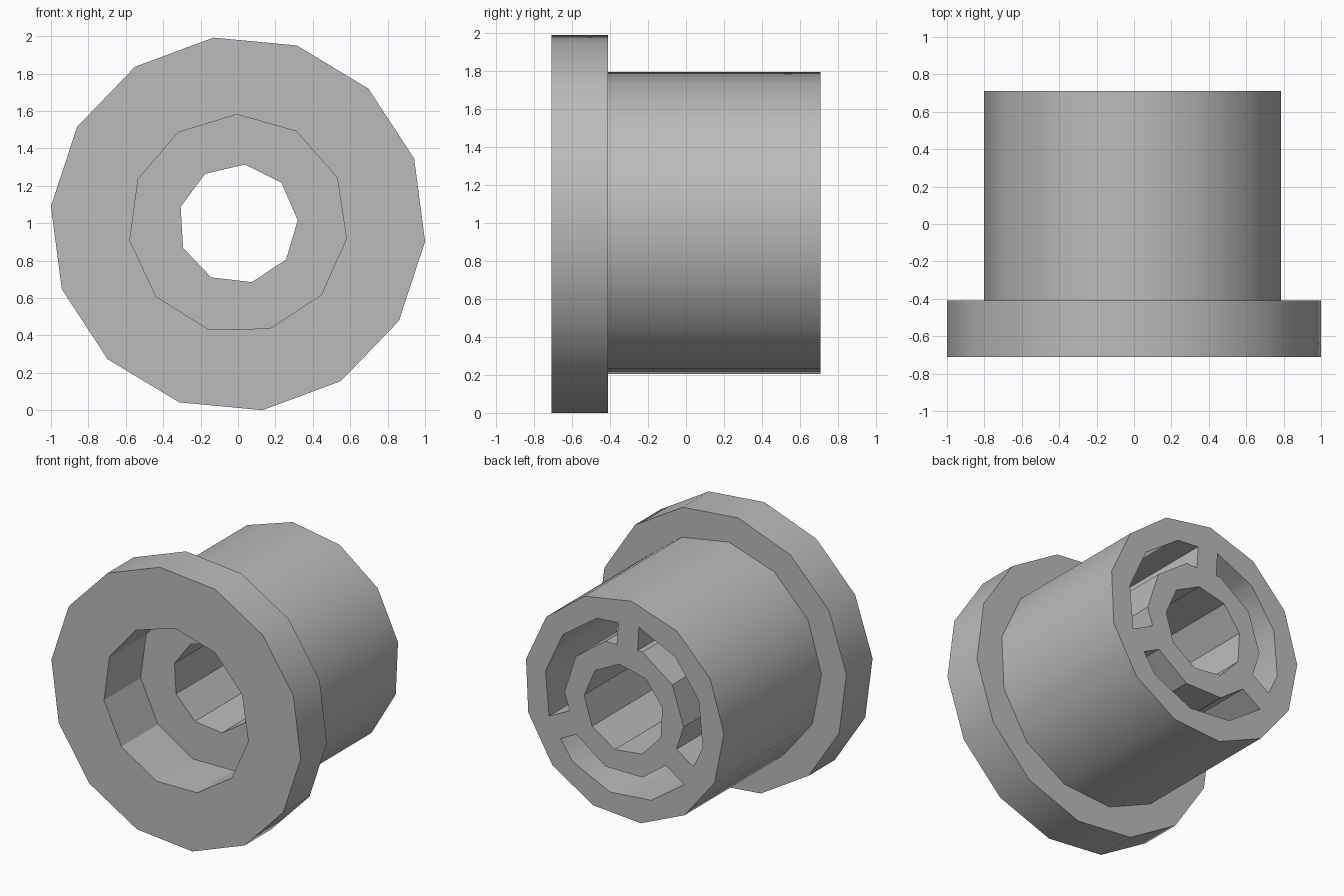
import bpy, bmesh
from math import radians, cos, sin
from mathutils import Matrix

cube = bpy.data.objects.get("Cube")
if cube:
    bpy.data.objects.remove(cube, do_unlink=True)

CZ = 0.996            # height of the bushing axis
FRONT, BACK = -0.71, 0.71

grey = bpy.data.materials.new("plain grey")
grey.use_nodes = True
colour = (0.5, 0.5, 0.5, 1)
grey.diffuse_color = colour
grey.node_tree.nodes["Principled BSDF"].inputs["Base Color"].default_value = colour


def add_object(name, bm):
    bmesh.ops.recalc_face_normals(bm, faces=bm.faces)
    mesh = bpy.data.meshes.new(name)
    bm.to_mesh(mesh)
    bm.free()
    mesh.materials.append(grey)
    obj = bpy.data.objects.new(name, mesh)
    bpy.context.collection.objects.link(obj)
    return obj


def prism(name, sides, radius, phase, y0, y1):
    """Regular prism along y, with one corner at the phase angle."""
    bm = bmesh.new()
    ring = []
    for i in range(sides):
        a = radians(phase + 360 * i / sides)
        ring.append(bm.verts.new((radius * cos(a), y0, CZ + radius * sin(a))))
    face = bm.faces.new(ring)
    ext = bmesh.ops.extrude_face_region(bm, geom=[face])
    moved = [g for g in ext["geom"] if isinstance(g, bmesh.types.BMVert)]
    bmesh.ops.translate(bm, verts=moved, vec=(0, y1 - y0, 0))
    return add_object(name, bm)


def rib(name, angle, width):
    """Box running outward from the axis at the given angle."""
    bm = bmesh.new()
    turn = Matrix.Translation((0, 0, CZ)) @ Matrix.Rotation(radians(-angle), 4, 'Y')
    shape = Matrix.Translation((0.5, 0.3, 0)) @ Matrix.Diagonal((1, 2, width, 1))
    bmesh.ops.create_cube(bm, size=1, matrix=turn @ shape)
    return add_object(name, bm)


def combine(target, tool, operation):
    mod = target.modifiers.new("boolean", 'BOOLEAN')
    mod.operation = operation
    mod.solver = 'EXACT'
    mod.object = tool
    bpy.context.view_layer.objects.active = target
    bpy.ops.object.modifier_apply(modifier=mod.name)
    bpy.data.objects.remove(tool, do_unlink=True)


# Flange and barrel joined into one solid
bushing = prism("flanged_bushing", 14, 1.0045, 97.5, FRONT, -0.41)
combine(bushing, prism("barrel", 13, 0.802, 177.3, -0.5, BACK), 'UNION')

# Front recess and through bore
combine(bushing, prism("recess_cutter", 11, 0.585, 90.5, FRONT - 0.1, -0.29), 'DIFFERENCE')
combine(bushing, prism("bore_cutter", 9, 0.32, 3.4, FRONT - 0.2, BACK + 0.2), 'DIFFERENCE')

# Three blind curved slots in the back, separated by ribs
slots = prism("slot_cutter", 12, 0.64, 10, -0.1, BACK + 0.1)
combine(slots, prism("hub", 10, 0.478, 0, -0.3, BACK + 0.3), 'DIFFERENCE')
for k in range(3):
    combine(slots, rib("rib", 93.3 + 120 * k, 0.165), 'DIFFERENCE')
combine(bushing, slots, 'DIFFERENCE')

# Soft outer walls, crisp rims
bpy.ops.object.select_all(action='DESELECT')
bushing.select_set(True)
bpy.context.view_layer.objects.active = bushing
bpy.ops.object.shade_smooth_by_angle(angle=radians(30))
